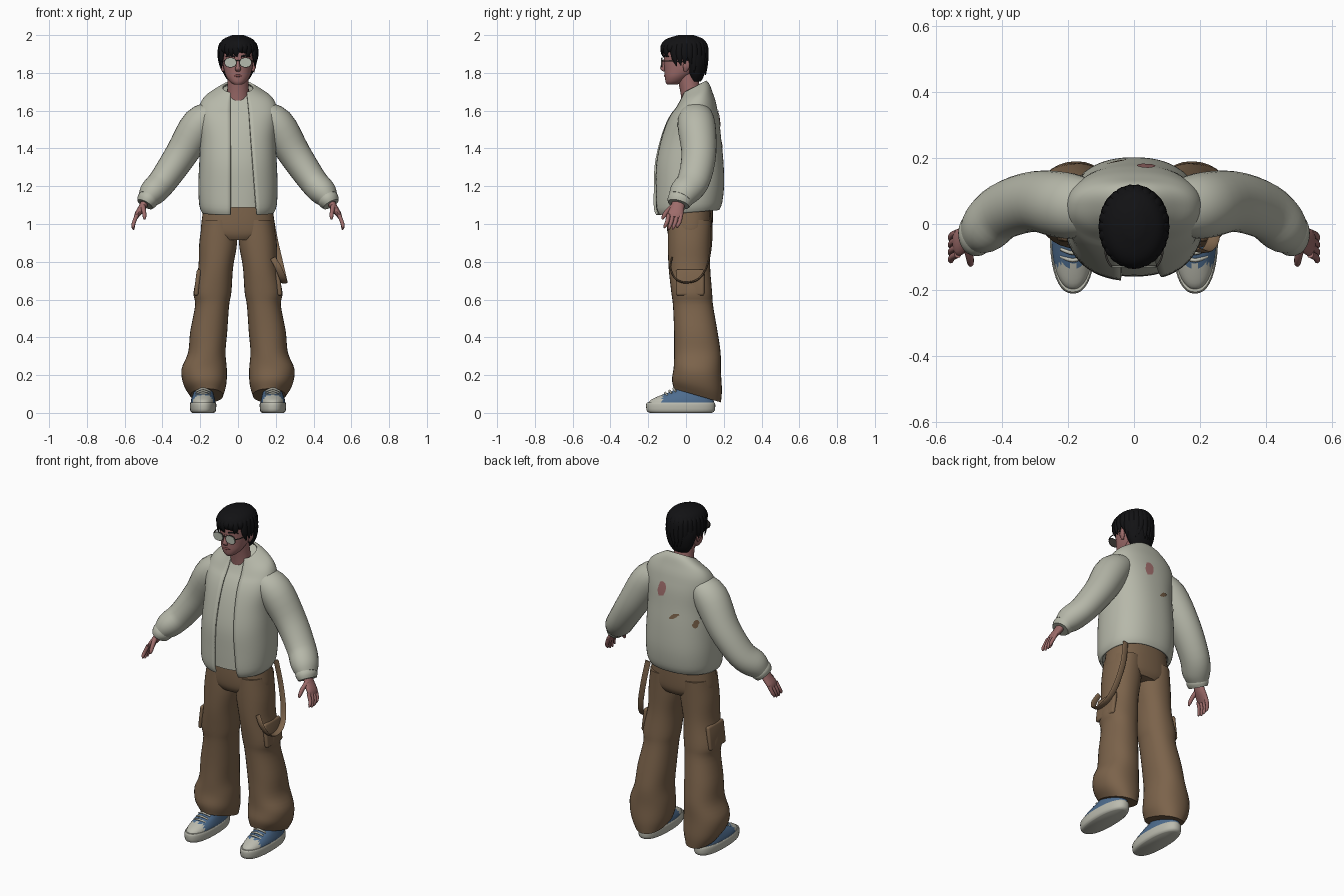
import bpy, bmesh, random
from math import sin, cos, acos, pi, radians, copysign
from mathutils import Vector
from mathutils.bvhtree import BVHTree

random.seed(4)
if "Cube" in bpy.data.objects:
    bpy.data.objects.remove(bpy.data.objects["Cube"])


def material(name, r, g, b):
    m = bpy.data.materials.new(name)
    m.use_nodes = True
    m.diffuse_color = (r, g, b, 1)
    bsdf = next(n for n in m.node_tree.nodes if n.type == "BSDF_PRINCIPLED")
    bsdf.inputs["Base Color"].default_value = (r, g, b, 1)
    bsdf.inputs["Roughness"].default_value = 0.8
    return m


CLOTH = material("off white cloth", .47, .48, .40)
BROWN = material("brown cotton", .20, .125, .07)
SKIN = material("skin", .34, .15, .145)
LIP = material("lips", .22, .07, .07)
HAIR = material("black hair", .006, .006, .007)
BLUE = material("blue canvas", .075, .15, .27)
RUBBER = material("white rubber", .50, .50, .43)
LENS = material("pale lens", .46, .49, .42)
FRAME = material("dark metal", .05, .045, .04)
X, Y, Z = Vector((1, 0, 0)), Vector((0, 1, 0)), Vector((0, 0, 1))


def add_object(name, bm, *mats, angle=50):
    me = bpy.data.meshes.new(name)
    bm.to_mesh(me)
    bm.free()
    for m in mats:
        me.materials.append(m)
    for p in me.polygons:
        p.use_smooth = True
    me.set_sharp_from_angle(angle=radians(angle))
    ob = bpy.data.objects.new(name, me)
    bpy.context.collection.objects.link(ob)
    return ob


def resample(rows, steps):
    """Smooth curve through the rows (centre and two radii)."""
    pts = [Vector(r) for r in rows]
    out = []
    for i in range(len(pts) - 1):
        a, b, c = pts[max(i - 1, 0)], pts[i], pts[i + 1]
        d = pts[min(i + 2, len(pts) - 1)]
        for k in range(steps):
            t = k / steps
            out.append((b * 2 + (c - a) * t + (a * 2 - b * 5 + c * 4 - d) * t * t
                        + (b * 3 - a - c * 3 + d) * t ** 3) * .5)
    return out + [pts[-1]]


def loft(name, mat, rows, ref=None, n=24, steps=4, p=2.0, side=1,
         tilt=None, gap=None, extra=()):
    """Skin of elliptical rings: level ones, or square to the path if ref is set."""
    rows = resample(rows, steps)
    bm = bmesh.new()
    rings = []
    for i, r in enumerate(rows):
        centre, ru, rv = Vector(r[:3]), r[3], r[4]
        u, v = X, Y
        if ref is not None:
            ahead, behind = rows[min(i + 1, len(rows) - 1)], rows[max(i - 1, 0)]
            tangent = (Vector(ahead[:3]) - Vector(behind[:3])).normalized()
            u = (ref - tangent * ref.dot(tangent)).normalized()
            v = tangent.cross(u)
        t0, t1, count = 0, 2 * pi, n
        if gap:
            lo, hi = [copysign(abs(g / ru) ** (p / 2), g) for g in gap(centre.z)]
            t0, t1, count = -acos(hi), 2 * pi - acos(lo), n + 1
        ring = []
        for k in range(count):
            t = t0 + (t1 - t0) * k / n
            c, s = [copysign(abs(w) ** (2 / p), w) for w in (cos(t), sin(t))]
            co = centre + u * (ru * c) + v * (rv * s)
            if tilt:
                co.z += tilt(centre.z) * (co.y - centre.y)
            co.x *= side
            ring.append(bm.verts.new(co))
        rings.append(ring)
    for a, b in zip(rings, rings[1:]):
        for k in range(n):
            j = k + 1 if gap else (k + 1) % n
            bm.faces.new((a[k], a[j], b[j], b[k]))
    if not gap:
        bm.faces.new(rings[0][::-1])
        bm.faces.new(rings[-1])
        bmesh.ops.recalc_face_normals(bm, faces=bm.faces)
    return add_object(name, bm, mat, *extra)


def pad(name, mat, centre, size, turn, bevel):
    bpy.ops.mesh.primitive_cube_add(size=1, location=centre, rotation=(0, turn, 0))
    ob = bpy.context.object
    ob.name, ob.scale = name, size
    bpy.ops.object.transform_apply(location=False, rotation=False, scale=True)
    ob.data.materials.append(mat)
    mod = ob.modifiers.new("round", "BEVEL")
    mod.width, mod.segments = bevel, 3
    for f in ob.data.polygons:
        f.use_smooth = True
    return ob


# Jacket body, open at the front, over a shirt
body = [(0, .008, 1.06, .19, .168), (0, .01, 1.1, .205, .182), (0, .015, 1.2, .21, .187),
        (0, .015, 1.33, .205, .182), (0, .022, 1.45, .2, .163), (0, .035, 1.55, .208, .14),
        (0, .048, 1.62, .205, .112), (0, .05, 1.67, .178, .09),
        (0, .05, 1.705, .125, .075), (0, .045, 1.727, .082, .062)]
lean = lambda z: .08 + max(0, z - 1.6) * 3.5
jacket = loft("jacket_body", CLOTH, body, n=56, p=2.3, tilt=lean,
              gap=lambda z: (-.04, .05 + (1.7 - z) * .08))
shell = jacket.modifiers.new("thickness", "SOLIDIFY")
shell.thickness, shell.offset = .012, -1
loft("shirt", CLOTH, [(x, y, z, a - .013, b - .013) for x, y, z, a, b in body[1:-1]],
     n=48, p=2.3, tilt=lean)

# Torn patches lying on the jacket back
tree = BVHTree.FromPolygons([v.co for v in jacket.data.vertices],
                            [f.vertices[:] for f in jacket.data.polygons])
for name, mat, px, pz, w, h in (("back_patch_large", SKIN, .04, 1.56, .03, .05),
                                ("back_patch_middle", BROWN, -.05, 1.42, .032, .014),
                                ("back_patch_small", BROWN, -.16, 1.385, .015, .024)):
    bm = bmesh.new()
    spots = [(px, pz)]
    for k in range(12):
        a, q = k * pi / 6, random.uniform(.75, 1.1)
        spots.append((px + w * q * cos(a), pz + h * q * sin(a) - w * .4 * cos(a)))
    vs = []
    for x, z in spots:
        hit, normal, _, _ = tree.ray_cast(Vector((x, 1, z)), -Y)
        vs.append(bm.verts.new(hit + normal * .004))
    for k in range(12):
        bm.faces.new((vs[0], vs[1 + (k + 1) % 12], vs[1 + k]))
    add_object(name, bm, mat)

# Trouser seat
loft("trouser_seat", BROWN, [(0, .02, .915, .14, .1), (0, .02, .95, .192, .117),
                             (0, .02, 1.02, .192, .122), (0, .022, 1.12, .175, .12)],
     n=40, p=2.3)

for side, tag in ((1, "left"), (-1, "right")):
    # Sleeve and cuff
    loft(tag + "_sleeve", CLOTH,
         [(.11, .05, 1.6, .075, .055), (.2, .055, 1.53, .1, .095), (.3, .068, 1.37, .092, .086),
          (.395, .04, 1.23, .086, .076), (.45, -.008, 1.168, .08, .072),
          (.478, -.03, 1.132, .064, .055)], ref=Y, n=28, side=side)
    loft(tag + "_cuff", CLOTH, [(.466, -.022, 1.15, .06, .052), (.48, -.033, 1.125, .066, .056),
                                (.492, -.04, 1.104, .058, .046)], ref=Y, side=side)
    # Hand
    loft(tag + "_palm", SKIN, [(.48, -.035, 1.14, .03, .023), (.506, -.045, 1.09, .036, .02),
                               (.53, -.055, 1.055, .041, .016), (.54, -.06, 1.035, .036, .011)],
         ref=Y, n=16, side=side)
    for k in range(4):
        y, drop = -.092 + .022 * k, .008 * abs(k - 1.4)
        loft(f"{tag}_finger_{k}", SKIN,
             [(.534, y, 1.05, .011, .011), (.55, y - .008, 1.012, .0105, .0105),
              (.555, y - .018, .98 + drop, .009, .009), (.553, y - .022, .967 + drop, .004, .004)],
             ref=Y, n=10, steps=3, side=side)
    loft(tag + "_thumb", SKIN,
         [(.505, -.062, 1.1, .014, .014), (.498, -.098, 1.068, .013, .012),
          (.495, -.118, 1.04, .011, .01), (.495, -.126, 1.025, .004, .004)],
         ref=Y, n=10, side=side)
    # Baggy trouser leg with a slanted hem and a cargo pocket
    loft(tag + "_trouser_leg", BROWN,
         [(.1, .02, 1.02, .088, .115), (.105, .017, .9, .1, .113), (.118, .018, .77, .092, .11),
          (.135, .03, .64, .1, .108), (.137, .037, .57, .09, .106), (.155, .052, .43, .098, .115),
          (.165, .06, .32, .099, .123), (.179, .06, .23, .12, .125),
          (.175, .058, .15, .113, .132), (.165, .06, .092, .086, .125)],
         n=32, p=2.2, side=side, tilt=lambda z: -.29 * max(0, min(1, (.3 - z) / .2)))
    pad(tag + "_cargo_pocket", BROWN, (side * .214, .022, .69), (.025, .15, .14),
        side * -.12, .012)
    # Shoe: rubber sole, canvas upper with a rubber toe, and laces
    loft(tag + "_shoe_sole", RUBBER,
         [(.185, -.028, 0, .058, .165), (.185, -.028, .012, .068, .18),
          (.185, -.028, .045, .07, .183), (.185, -.028, .056, .066, .178)],
         n=40, p=2.3, side=side, steps=3)
    shoe = loft(tag + "_shoe_upper", BLUE,
                [(.185, -.026, .04, .066, .176), (.185, -.022, .066, .064, .168),
                 (.184, -.002, .092, .057, .135), (.182, .03, .12, .048, .095),
                 (.178, .05, .16, .042, .07), (.176, .055, .2, .04, .065)],
                n=40, p=2.2, side=side, extra=(RUBBER,))
    for f in shoe.data.polygons:
        f.material_index = int(f.center.y < -.125)
    for k in range(4):
        y, z = -.11 + .022 * k, .1 + .011 * k
        loft(f"{tag}_lace_{k}", RUBBER,
             [(.146, y + .012, z - .008, .005, .005), (.185, y, z + .006, .006, .006),
              (.222, y + .012, z - .008, .005, .005)], ref=Y, n=8, side=side)
    # Ear, brow and one side of the glasses
    loft(tag + "_ear", SKIN, [(.078, -.004, 1.808, .006, .008), (.086, .002, 1.835, .01, .018),
                              (.088, .004, 1.865, .006, .01)], ref=X, n=12, side=side)
    loft(tag + "_brow", HAIR, [(.016, -.116, 1.886, .003, .004), (.045, -.108, 1.892, .003, .005),
                               (.066, -.09, 1.886, .002, .003)], ref=Y, n=8, side=side)
    loft(tag + "_lens_rim", FRAME, [(.04, -.125, 1.855, .032, .026), (.04, -.129, 1.855, .032, .026)],
         ref=X, p=2.4, steps=1, side=side)
    loft(tag + "_lens", LENS, [(.04, -.127, 1.855, .029, .023), (.04, -.132, 1.855, .029, .023)],
         ref=X, p=2.4, steps=1, side=side)
    loft(tag + "_glasses_arm", FRAME, [(.07, -.127, 1.864, .003, .003), (.086, -.09, 1.863, .003, .003),
                                       (.09, .01, 1.858, .003, .003)], ref=Z, n=8, side=side)

# Strap hanging in a loop beside the left thigh
loft("hanging_strap", BROWN,
     [(.165, .125, 1.07, .018, .005), (.19, .135, .93, .018, .005), (.222, .115, .79, .018, .005),
      (.24, .07, .712, .018, .005), (.245, 0, .69, .018, .005), (.238, -.055, .71, .018, .005),
      (.215, -.082, .765, .017, .005), (.185, -.075, .82, .015, .005)], ref=X, n=12, steps=6)

# Head and neck
loft("neck", SKIN, [(0, .032, 1.65, .062, .055), (0, .022, 1.71, .057, .054),
                    (0, .005, 1.8, .056, .056)])
loft("head", SKIN,
     [(0, -.074, 1.738, .022, .026), (0, -.062, 1.752, .042, .046), (0, -.045, 1.78, .062, .067),
      (0, -.022, 1.815, .074, .092), (0, -.01, 1.86, .081, .107), (0, -.008, 1.92, .083, .108),
      (0, 0, 1.96, .07, .09), (0, 0, 1.985, .04, .05)], n=32, p=2.1)
loft("nose", SKIN, [(0, -.112, 1.872, .007, .008), (0, -.122, 1.84, .01, .012),
                    (0, -.123, 1.82, .015, .013), (0, -.114, 1.808, .01, .008)], n=14)
loft("lips", LIP, [(-.024, -.106, 1.784, .002, .002), (0, -.112, 1.785, .005, .007),
                   (.024, -.106, 1.784, .002, .002)], ref=Y, n=10)
loft("glasses_bridge", FRAME, [(-.014, -.128, 1.866, .003, .003), (.014, -.128, 1.866, .003, .003)],
     ref=Z, n=8)

# Hair: a cap with overlapping locks
loft("hair_cap", HAIR,
     [(0, .052, 1.755, .05, .028), (0, .052, 1.79, .074, .045), (0, .048, 1.84, .09, .06),
      (0, .032, 1.885, .097, .08), (0, -.004, 1.915, .1, .116), (0, -.01, 1.95, .098, .121),
      (0, -.006, 1.98, .076, .097), (0, 0, 2.0, .03, .04)], n=36)
for k in range(26):
    a = 2 * pi * k / 26
    c, s = cos(a), sin(a)
    tip = (1.895 if s < -.55 else 1.835 if s < .3 else 1.80) + random.uniform(-.012, .014)
    sway = random.uniform(-.015, .015)
    loft(f"hair_lock_{k}", HAIR,
         [(c * .05, s * .07 - .006, 1.978, .016, .01), (c * .088, s * .11 - .008, 1.948, .022, .013),
          (c * .099, s * .118 - .008, (1.94 + tip) / 2, .018, .009),
          (c * .094 - s * sway, s * .112 - .008 + c * sway, tip, .002, .002)],
         ref=Vector((-s, c, 0)), n=8)
